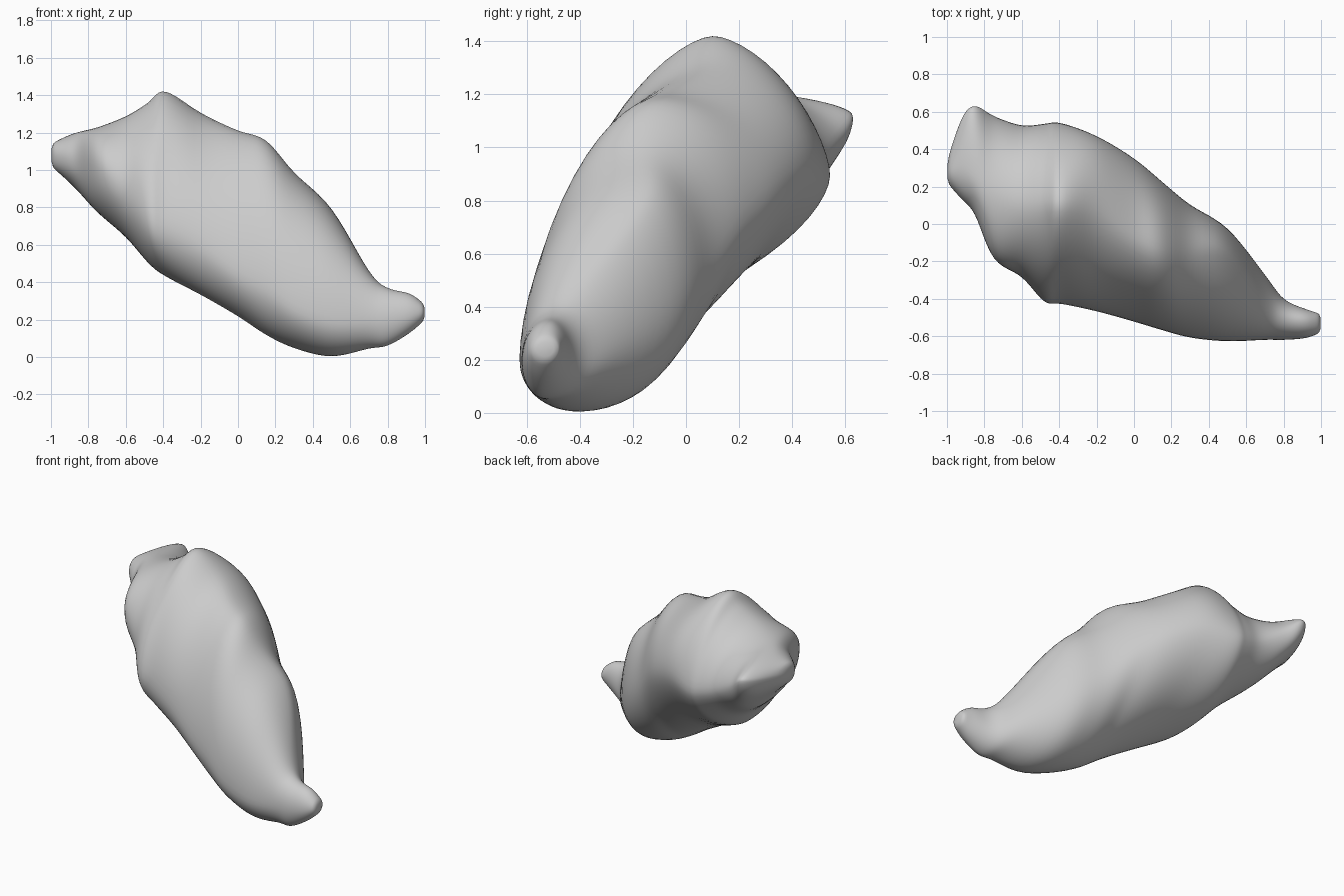
import bpy, bmesh
from math import sin, cos, pi, exp

if "Cube" in bpy.data.objects:
    bpy.data.objects.remove(bpy.data.objects["Cube"])

# Cross-sections along x: x, lowest z and its y, highest z and its y,
# front-most y and its z, back-most y and its z
SECTIONS = [
    (-1.00, 1.02, .26, 1.14, .28, .22, 1.08, .34, 1.09),
    (-.92, .95, .28, 1.18, .30, .13, 1.06, .57, 1.11),
    (-.85, .88, .28, 1.205, .25, .05, 1.04, .635, 1.12),
    (-.75, .77, .20, 1.23, .15, -.19, 1.02, .58, 1.03),
    (-.60, .64, .08, 1.29, .10, -.285, .88, .53, .94),
    (-.48, .50, .00, 1.365, .10, -.42, .74, .54, .90),
    (-.39, .43, -.10, 1.43, .10, -.43, .70, .545, .89),
    (-.20, .33, -.20, 1.31, .08, -.47, .60, .475, .92),
    (.00, .215, -.25, 1.215, -.07, -.525, .45, .355, .84),
    (.15, .115, -.30, 1.165, -.14, -.57, .38, .23, .73),
    (.30, .045, -.32, .99, -.17, -.61, .27, .105, .56),
    (.50, .00, -.40, .80, -.17, -.63, .20, -.02, .43),
    (.70, .045, -.50, .46, -.42, -.62, .20, -.27, .25),
    (.80, .06, -.54, .37, -.50, -.62, .20, -.40, .20),
    (.92, .13, -.54, .34, -.52, -.61, .22, -.455, .24),
    (1.00, .20, -.53, .28, -.53, -.58, .24, -.48, .24),
]
STEPS, QUARTER = 6, 14


def spline(a, b, c, d, t):
    return [.5 * (2*q + (r-p)*t + (2*p-5*q+4*r-s)*t*t + (3*q-p-3*r+s)*t**3)
            for p, q, r, s in zip(a, b, c, d)]


def ring(row):
    x, zlo, ylo, zhi, yhi, yf, zf, yb, zb = row
    top, back, low, front = (yhi, zhi), (yb, zb), (ylo, zlo), (yf, zf)
    # flatter on the lower back and upper front of the middle body
    mid = max(0, min(1, (x + .75) / .25, (.45 - x) / .3))
    left = max(0, min(1, (-.2 - x) / .25))
    peak = exp(-((x + .4) / .09)**2)
    pts = []
    for p, q, corner_is_side, e in ((top, back, True, 1 + .2 * left + .12 * peak),
                                    (back, low, False, 1 + .28 * mid),
                                    (low, front, True, 1 - .12 * left),
                                    (front, top, False, 1 + .2 * mid + .12 * peak)):
        for k in range(QUARTER):
            a = k / QUARTER * pi / 2
            s, c = max(sin(a), 0)**e, cos(a)**e
            if corner_is_side:
                pts.append((x, p[0] + (q[0]-p[0])*s, q[1] + (p[1]-q[1])*c))
            else:
                pts.append((x, q[0] + (p[0]-q[0])*c, p[1] + (q[1]-p[1])*s))
    return pts


# Interpolated rows
n = len(SECTIONS)
rows = []
for i in range(n - 1):
    quad = [SECTIONS[min(max(j, 0), n - 1)] for j in range(i - 1, i + 3)]
    rows += [spline(*quad, k / STEPS) for k in range(STEPS)]
rows.append(SECTIONS[-1])

# Skin of the lump
bm = bmesh.new()
loops = [[bm.verts.new(p) for p in ring(r)] for r in rows]
m = len(loops[0])
for a, b in zip(loops, loops[1:]):
    for k in range(m):
        bm.faces.new((a[k], a[(k+1) % m], b[(k+1) % m], b[k]))
for end in (loops[0], loops[-1]):
    cap = bm.faces.new(end)
    bmesh.ops.poke(bm, faces=[cap])
bmesh.ops.recalc_face_normals(bm, faces=bm.faces)
mesh = bpy.data.meshes.new("tapered_rock")
bm.to_mesh(mesh)
bm.free()
rock = bpy.data.objects.new("tapered_rock", mesh)
bpy.context.collection.objects.link(rock)
mesh.polygons.foreach_set("use_smooth", [True] * len(mesh.polygons))

# Soften the surface
soft = rock.modifiers.new("soften", 'SMOOTH')
soft.factor = .5
soft.iterations = 10
